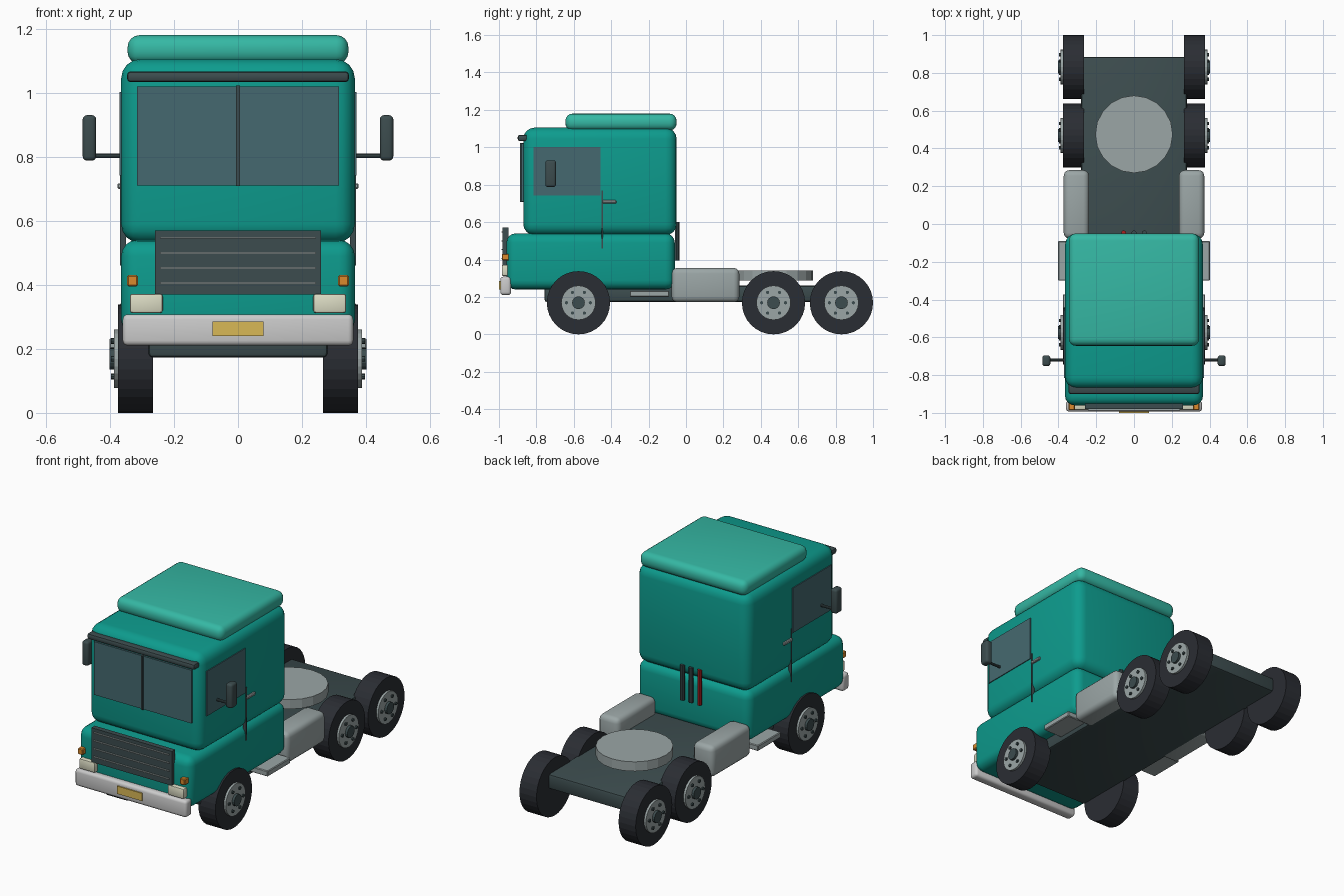
import bpy, math

if "Cube" in bpy.data.objects:
    bpy.data.objects.remove(bpy.data.objects["Cube"])

def lin(c):
    return c / 12.92 if c <= 0.04045 else ((c + 0.055) / 1.055) ** 2.4

def mat(name, hexcol):
    m = bpy.data.materials.new(name)
    m.diffuse_color = [lin(int(hexcol[i:i + 2], 16) / 255) for i in (0, 2, 4)] + [1]
    m.use_nodes = True
    m.node_tree.nodes["Principled BSDF"].inputs["Base Color"].default_value = m.diffuse_color
    return m

TEAL = mat("teal_paint", "0d9c8e")
LIGHT = mat("light_teal", "35b8a4")
DARK = mat("dark_trim", "3c4c4e")
GLASS = mat("glass", "456970")
RUBBER = mat("rubber", "2a2d33")
STEEL = mat("steel", "9ba6a6")
CHROME = mat("bumper_white", "d2d4d0")
CREAM = mat("lamp_cream", "dcdcc4")
AMBER = mat("amber", "dc8a2c")
YELLOW = mat("plate_yellow", "d9b856")
RED = mat("red_hose", "b02020")

def finish(o, name, m, bevel=0, seg=3):
    o.name = name
    o.data.materials.append(m)
    if bevel:
        b = o.modifiers.new("bevel", "BEVEL")
        b.width, b.segments, b.limit_method = bevel, seg, 'ANGLE'
        bpy.ops.object.modifier_apply(modifier="bevel")
        bpy.ops.object.shade_smooth_by_angle(angle=math.radians(35))
    return o

def box(name, x, y, z, m, bevel=0, seg=3):
    """Box given by its (min, max) range on each axis."""
    bpy.ops.mesh.primitive_cube_add(size=1, location=[(a + b) / 2 for a, b in (x, y, z)])
    o = bpy.context.object
    o.scale = [b - a for a, b in (x, y, z)]
    bpy.ops.object.transform_apply(location=False, rotation=False, scale=True)
    return finish(o, name, m, bevel, seg)

def pair(name, x, y, z, m, bevel=0, seg=3):
    """The same box on both sides of the truck."""
    box(name + "_right", x, y, z, m, bevel, seg)
    box(name + "_left", (-x[1], -x[0]), y, z, m, bevel, seg)

def xcyl(name, x0, x1, y, z, r, n, m):
    """Cylinder lying along x."""
    bpy.ops.mesh.primitive_cylinder_add(vertices=n, radius=r, depth=abs(x1 - x0),
        location=((x0 + x1) / 2, y, z), rotation=(0, math.pi / 2, 0))
    return finish(bpy.context.object, name, m)

# Cab body
box("lower_cab", (-.365, .365), (-.96, -.06), (.24, .54), TEAL, .05, 4)
box("upper_cab", (-.365, .365), (-.87, -.05), (.53, 1.105), TEAL, .06, 4)
box("roof_fairing", (-.345, .345), (-.645, -.05), (1.09, 1.18), LIGHT, .038, 4)
box("sun_visor", (-.347, .347), (-.9, -.845), (1.033, 1.067), DARK, .012, 2)

# Windows and doors
box("windshield", (-.315, .315), (-.88, -.86), (.71, 1.02), GLASS)
box("windshield_divider", (-.006, .006), (-.887, -.87), (.708, 1.023), DARK)
pair("side_window", (.35, .37), (-.815, -.457), (.742, 1.003), GLASS)
pair("door_seam", (.35, .369), (-.452, -.445), (.46, .77), DARK)
pair("door_handle", (.36, .377), (-.447, -.372), (.7, .717), STEEL, .004, 1)

# Mirrors
pair("mirror", (.443, .485), (-.752, -.695), (.788, .93), DARK, .013, 3)
for s, side in ((1, "right"), (-1, "left")):
    xcyl("mirror_arm_" + side, s * .35, s * .45, -.72, .803, .008, 10, DARK)

# Front end
box("grille", (-.26, .26), (-.98, -.95), (.37, .57), DARK)
for i in range(4):
    z = .547 - i * .047
    box(f"grille_slat_{i}", (-.243, .243), (-.987, -.978), (z - .003, z + .003), STEEL)
pair("headlight", (.235, .338), (-.985, -.94), (.312, .372), CREAM, .008, 2)
pair("indicator", (.313, .346), (-.985, -.94), (.395, .43), AMBER, .004, 1)
box("bumper", (-.36, .36), (-.993, -.935), (.21, .308), CHROME, .016, 3)
box("plate", (-.08, .08), (-1, -.98), (.24, .285), YELLOW)

# Chassis, coupling, tanks and steps
box("chassis", (-.28, .28), (-.757, .885), (.173, .26), DARK, .014, 2)
bpy.ops.mesh.primitive_cylinder_add(vertices=20, radius=.205, depth=.055, location=(0, .475, .315))
finish(bpy.context.object, "coupling_disc", STEEL)
pair("fuel_tank", (.238, .372), (-.077, .285), (.172, .355), STEEL, .03, 3)
pair("step", (.27, .402), (-.3, -.09), (.2, .233), STEEL, .004, 1)

# Air hoses on the back of the cab
for i, m in enumerate((RED, DARK, DARK)):
    bpy.ops.mesh.primitive_cylinder_add(vertices=10, radius=.013, depth=.205,
                                        location=((i - 1) * .055, -.047, .498))
    finish(bpy.context.object, f"air_hose_{i}", m)

# Wheels: tyre, rim, hub and six nuts
for a, y in enumerate((-.575, .468, .831)):
    for s, side in ((1, "right"), (-1, "left")):
        tag = f"{side}_{a}"
        xcyl("tyre_" + tag, s * .265, s * .375, y, .169, .169, 32, RUBBER)
        xcyl("rim_" + tag, s * .33, s * .388, y, .169, .092, 24, STEEL)
        xcyl("hub_" + tag, s * .35, s * .402, y, .169, .034, 16, DARK)
        for k in range(6):
            t = k * math.pi / 3
            xcyl(f"nut_{tag}_{k}", s * .37, s * .396, y + .064 * math.cos(t),
                 .169 + .064 * math.sin(t), .009, 8, DARK)
